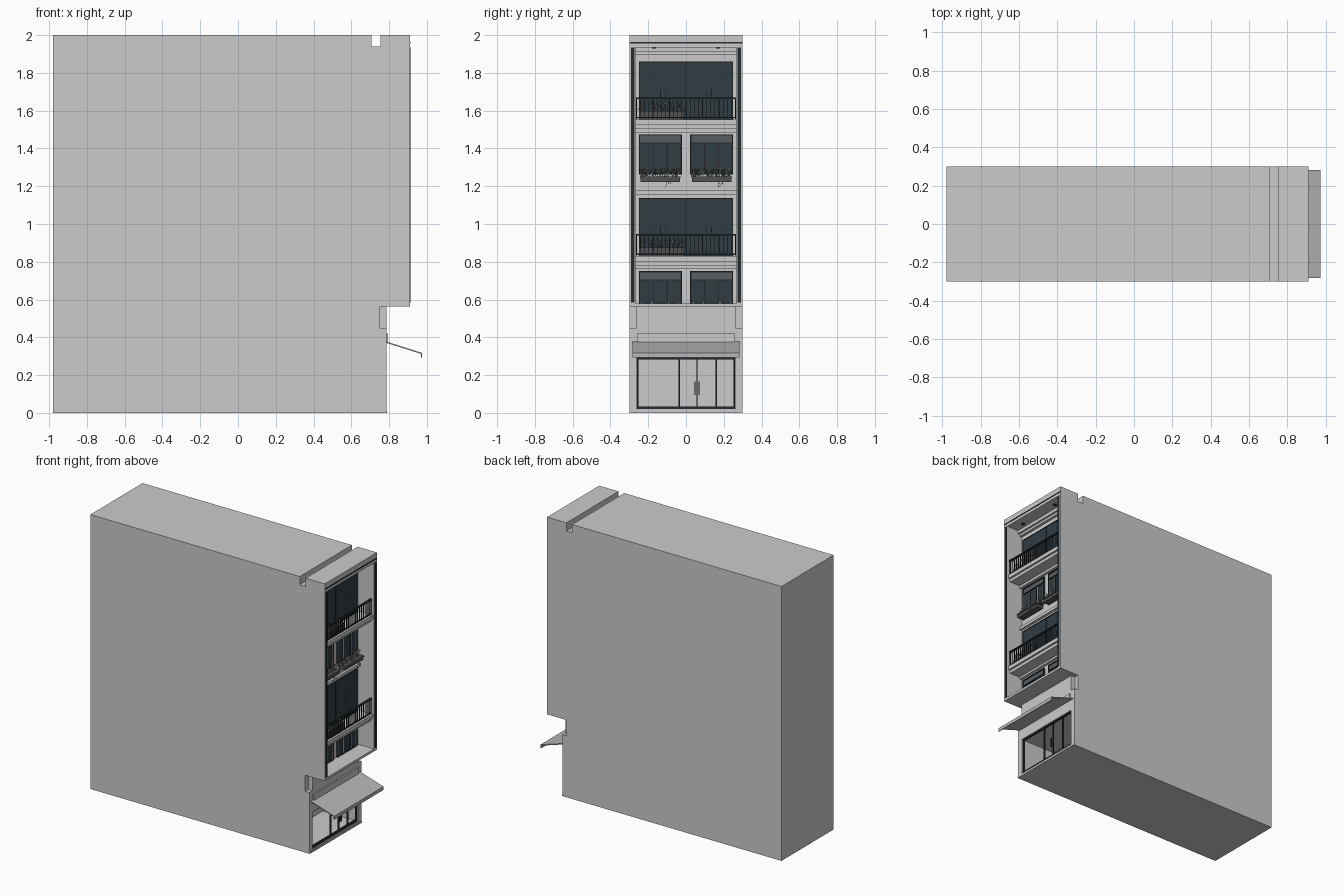
import bpy, bmesh, math, random
from mathutils import Vector, Matrix

random.seed(4)
if "Cube" in bpy.data.objects:
    bpy.data.objects.remove(bpy.data.objects["Cube"])


def material(name, rgb):
    m = bpy.data.materials.new(name)
    m.use_nodes = True
    m.diffuse_color = (*rgb, 1)
    m.node_tree.nodes["Principled BSDF"].inputs["Base Color"].default_value = (*rgb, 1)
    return m


WALL = material("pale plaster", (0.6, 0.6, 0.6))
AWNING = material("awning grey", (0.48, 0.48, 0.48))
GLASS = material("dark glass", (0.03, 0.045, 0.055))
FRAME = material("charcoal metal", (0.018, 0.024, 0.028))
TRANSOM = material("grey transom glass", (0.1, 0.11, 0.12))
PLANTER = material("planter grey", (0.08, 0.085, 0.09))
LEAF = material("leaf grey", (0.2, 0.2, 0.19))
PETAL = material("pale petals", (0.6, 0.57, 0.55))


def finish(bm, name, *mats):
    bmesh.ops.recalc_face_normals(bm, faces=bm.faces)
    me = bpy.data.meshes.new(name)
    bm.to_mesh(me)
    bm.free()
    ob = bpy.data.objects.new(name, me)
    for m in mats:
        me.materials.append(m)
    bpy.context.collection.objects.link(ob)
    return ob


def boxes(name, mat, specs):
    """One object from (x0, x1, y0, y1, z0, z1) boxes."""
    bm = bmesh.new()
    for x0, x1, y0, y1, z0, z1 in specs:
        mid = Vector((x0 + x1, y0 + y1, z0 + z1)) / 2
        size = (x1 - x0, y1 - y0, z1 - z0, 1)
        bmesh.ops.create_cube(bm, size=1, matrix=Matrix.Translation(mid) @ Matrix.Diagonal(size))
    return finish(bm, name, mat)


def extrude_profile(name, mat, points, half_width):
    """Side profile in x and z, pushed across the width."""
    bm = bmesh.new()
    face = bm.faces.new([bm.verts.new((x, -half_width, z)) for x, z in points])
    new = bmesh.ops.extrude_face_region(bm, geom=[face])["geom"]
    bmesh.ops.translate(bm, vec=(0, 2 * half_width, 0),
                        verts=[v for v in new if isinstance(v, bmesh.types.BMVert)])
    return finish(bm, name, mat)


# Main building with roof groove, overhanging bay and carved openings
BACK, BAY, SHOP = -0.98, 0.91, 0.785
body = extrude_profile("building_shell", WALL, [
    (BACK, 0), (SHOP, 0), (SHOP, 0.563), (BAY, 0.563), (BAY, 2), (0.754, 2),
    (0.754, 1.94), (0.708, 1.94), (0.708, 2), (BACK, 2)], 0.3)
cuts = {
    "bay_cutter": (0.78, 1, -0.268, 0.268, 0.58, 1.935),
    "shop_cutter": (0.5, 1, -0.262, 0.262, 0.02, 0.29),
    "left_corner_cutter": (0.752, 0.9, 0.265, 0.4, 0.447, 0.563),
    "right_corner_cutter": (0.752, 0.9, -0.4, -0.265, 0.447, 0.563),
}
for name, spec in cuts.items():
    cutter = boxes(name, WALL, [spec])
    cutter.hide_render = True
    cutter.hide_viewport = True
    cutter.display_type = "WIRE"
    mod = body.modifiers.new(name, "BOOLEAN")
    mod.operation = "DIFFERENCE"
    mod.solver = "EXACT"
    mod.object = cutter

boxes("base_plinth", WALL, [(0.7, 0.79, s - 0.02, s + 0.02, 0, 0.012) for s in (-0.28, 0.28)]
      + [(0.7, 0.79, -0.26, 0.26, 0, 0.01)])

# Facade trim
boxes("side_strips", FRAME, [(BAY - 0.004, BAY + 0.002, min(s * 0.29, s * 0.273), max(s * 0.29, s * 0.273),
                              0.585, 1.935) for s in (-1, 1)])
boxes("cornice_line", FRAME, [(BAY - 0.004, BAY + 0.002, -0.3, 0.3, 1.955, 1.964)])
boxes("ceiling_lamps", FRAME, [(0.84, 0.86, y - 0.01, y + 0.01, 1.928, 1.936) for y in (-0.17, 0.17)])
boxes("wall_mouldings", WALL, [(0.77, 0.78 + d, -0.268, 0.268, z, z + h) for d, z, h in (
    (0.02, 1.895, 0.04), (0.035, 1.912, 0.023), (0.02, 1.156, 0.021), (0.02, 0.765, 0.02),
    (0.02, 1.485, 0.02))])
for level, z in (("lower", 0.83), ("upper", 1.553)):
    boxes(level + "_balcony_slab", WALL, [
        (0.77, 0.9, -0.268, 0.268, z - 0.028, z),
        (0.77, 0.885, -0.268, 0.268, z - 0.05, z - 0.028)])


def frame_bars(x, y0, y1, z0, z1, uprights, t):
    """Border and upright bars of a glazed opening."""
    bars = [(x, x + 0.012, y0, y1, z0, z0 + t), (x, x + 0.012, y0, y1, z1 - t, z1)]
    for y in [y0 + t / 2, y1 - t / 2, *uprights]:
        bars.append((x, x + 0.012, y - t / 2, y + t / 2, z0, z1))
    return bars


# Large balcony doors with handles
for level, z0, z1 in (("lower", 0.83, 1.137), ("upper", 1.553, 1.86)):
    boxes(level + "_door_glass", GLASS, [(0.775, 0.786, -0.25, 0.25, z0, z1)])
    boxes(level + "_door_frame", FRAME, frame_bars(0.778, -0.25, 0.25, z0, z1, [0], 0.004))
    boxes(level + "_door_handles", TRANSOM, [
        (0.786, 0.795, y - 0.0015, y + 0.0015, z0 + 0.12, z0 + 0.16)
        for y in (-0.135, -0.11, 0.11, 0.135)])

# Paired windows with transoms
for level, z0, z1 in (("first", 0.58, 0.75), ("third", 1.262, 1.475)):
    for side, yc in (("right", -0.136), ("left", 0.136)):
        a, b, zt = yc - 0.114, yc + 0.114, z1 - 0.043
        name = f"{level}_{side}_window"
        boxes(name + "_glass", GLASS, [(0.775, 0.784, a, b, z0, zt)])
        boxes(name + "_transom", TRANSOM, [(0.775, 0.784, a, b, zt, z1)])
        boxes(name + "_frame", FRAME, frame_bars(0.778, a, b, z0, z1, [], 0.007)
              + frame_bars(0.778, a, b, z0, zt, [yc - 0.036, yc + 0.036], 0.007))
        boxes(name + "_edges", WALL, [(0.785, 0.792, yc + d - 0.0015, yc + d + 0.0015, z0, zt - 0.01)
                                      for d in (-0.098, -0.044, 0.044, 0.098)])

# Balcony railings
for level, z in (("lower", 0.833), ("upper", 1.556)):
    bars = [(0.88, 0.895, -0.265, 0.265, z + 0.106, z + 0.114),
            (0.884, 0.892, -0.265, 0.265, z + 0.004, z + 0.01)]
    count = 24
    for i in range(count + 1):
        y = -0.262 + 0.524 * i / count
        w = 0.0035 if i % 4 == 0 else 0.0018
        bars.append((0.886, 0.891, y - w, y + w, z, z + 0.11))
    boxes(level + "_railing", FRAME, bars)


def plants(name, x, y0, y1, z, height, count):
    """Scattered leaf blades and blossoms."""
    bm = bmesh.new()
    for i in range(count):
        pos = Vector((x + random.uniform(-0.015, 0.015), random.uniform(y0, y1),
                      z + height * random.random()))
        turn = Matrix.Rotation(random.uniform(0, math.tau), 4, random.choice("XYZ"))
        size = random.uniform(0.004, 0.007)
        before = set(bm.faces)
        flat = Matrix.Diagonal((size, size * 0.5, size, 1))
        bmesh.ops.create_icosphere(bm, subdivisions=1, radius=1,
                                   matrix=Matrix.Translation(pos) @ turn @ flat)
        for f in set(bm.faces) - before:
            f.material_index = i % 2
    for i in range(count // 4):
        y = random.uniform(y0, y1)
        m = Matrix.Translation((x, y, z + height * 0.4)) @ Matrix.Rotation(random.uniform(-0.4, 0.4), 4, "X")
        bmesh.ops.create_cone(bm, segments=4, radius1=0.001, radius2=0.001, depth=height, matrix=m)
    finish(bm, name, LEAF, PETAL)


# Planters and flowers
for side, yc in (("right", -0.136), ("left", 0.136)):
    boxes(side + "_window_planter", PLANTER, [
        (0.79, 0.84, yc - 0.104, yc + 0.104, 1.222, 1.248),
        (0.785, 0.845, yc - 0.108, yc + 0.108, 1.244, 1.252)])
    plants(side + "_window_flowers", 0.815, yc - 0.108, yc + 0.108, 1.252, 0.045, 75)
    plants(side + "_trailing_stem", 0.842, yc + 0.03, yc + 0.06, 1.195, 0.03, 4)
for level, z in (("lower", 0.83), ("upper", 1.553)):
    boxes(level + "_balcony_planter", PLANTER, [(0.835, 0.87, -0.25, -0.01, z, z + 0.045)])
    plants(level + "_balcony_flowers", 0.855, -0.25, -0.005, z + 0.05, 0.045, 75)

# Shop front with sign board
boxes("sign_board", WALL, [(0.78, 0.795, -0.26, 0.26, 0.375, 0.42)])
boxes("shop_frame", FRAME, frame_bars(0.765, -0.26, 0.26, 0.02, 0.29, [-0.037, 0.16], 0.008)
      + [(0.765, 0.777, 0.056, 0.06, 0.02, 0.29), (0.765, 0.779, -0.26, 0.26, 0.02, 0.035)])
boxes("shop_handles", FRAME, [(0.777, 0.787, y - 0.002, y + 0.002, 0.095, 0.165) for y in (0.048, 0.069)])

# Sloping awning with hanging edge
extrude_profile("awning", AWNING, [
    (0.78, 0.372), (0.78, 0.379), (0.975, 0.318), (0.975, 0.293), (0.97, 0.293), (0.97, 0.312)], 0.283)
